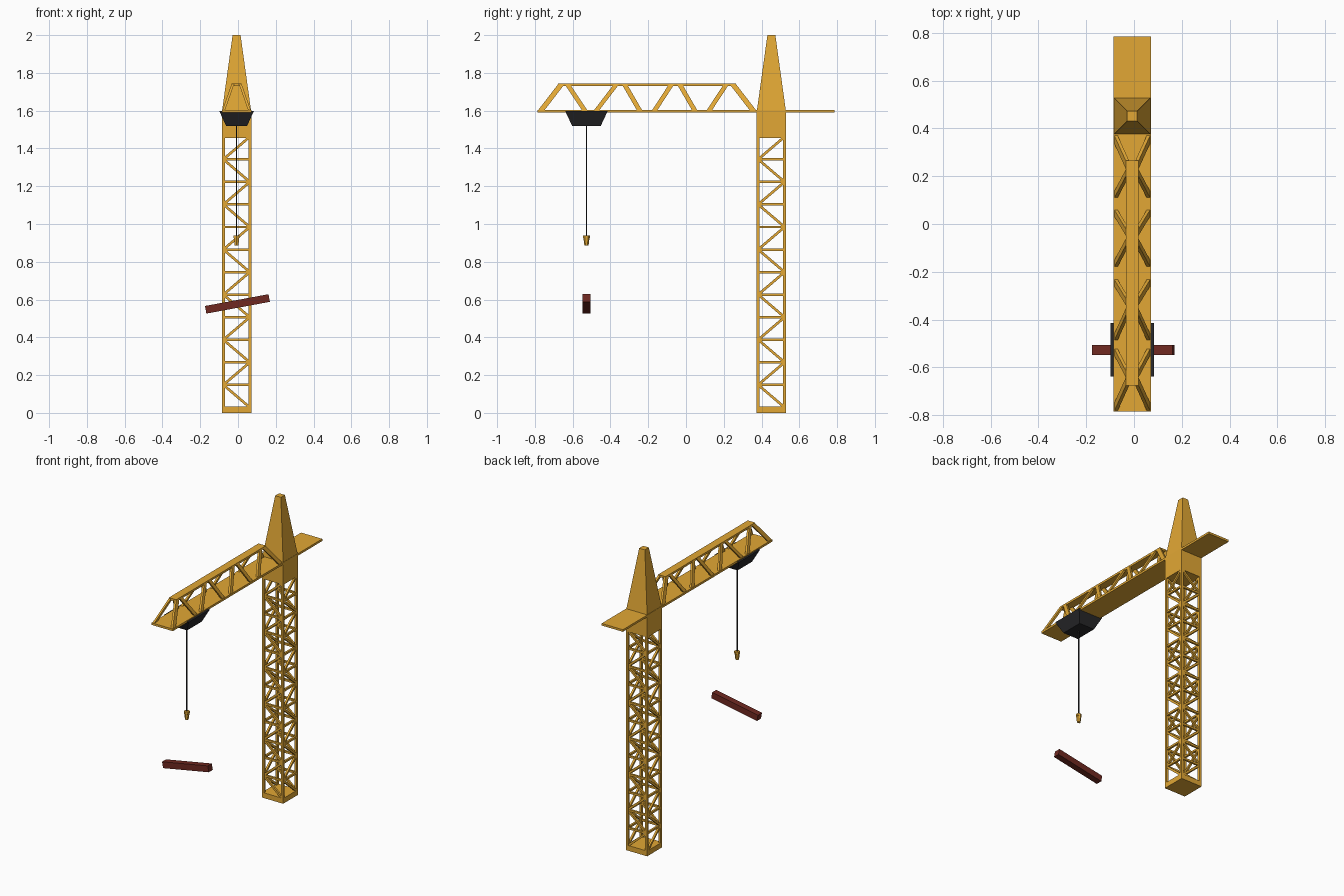
import bpy, bmesh
from math import radians, cos, sin, pi
from mathutils import Vector, Matrix

if "Cube" in bpy.data.objects:
    bpy.data.objects.remove(bpy.data.objects["Cube"])

CX, CY, LOADY = -0.0075, 0.452, -0.527   # crane axis, mast centre, cable line


def material(name, rgb):
    m = bpy.data.materials.new(name)
    m.diffuse_color = (*rgb, 1)
    m.use_nodes = True
    m.node_tree.nodes["Principled BSDF"].inputs["Base Color"].default_value = m.diffuse_color
    return m


YELLOW = material("yellow_paint", (0.76, 0.39, 0.035))
DARK = material("dark_steel", (0.022, 0.022, 0.024))
RED = material("red_steel", (0.16, 0.022, 0.015))


def loft(bm, rings):
    """Closed solid through matching rings of points."""
    vs = [[bm.verts.new(p) for p in r] for r in rings]
    n = len(vs[0])
    for a, b in zip(vs, vs[1:]):
        for i in range(n):
            j = (i + 1) % n
            bm.faces.new((a[i], a[j], b[j], b[i]))
    bm.faces.new(vs[0][::-1])
    bm.faces.new(vs[-1])


def quad(c, u, v):
    c, u, v = Vector(c), Vector(u), Vector(v)
    return [c - u - v, c + u - v, c + u + v, c - u + v]


def bar(bm, a, b, u, v):
    """Strut from a to b, both ends cut parallel to u and v."""
    loft(bm, [quad(a, u, v), quad(b, u, v)])


def level(x, y, z, hx, hy):
    return quad((x, y, z), (hx, 0, 0), (0, hy, 0))


def finish(bm, name, mat):
    bmesh.ops.recalc_face_normals(bm, faces=bm.faces)
    me = bpy.data.meshes.new(name)
    bm.to_mesh(me)
    bm.free()
    me.materials.append(mat)
    ob = bpy.data.objects.new(name, me)
    bpy.context.collection.objects.link(ob)
    return ob


def solid(name, mat, rings):
    bm = bmesh.new()
    loft(bm, rings)
    return finish(bm, name, mat)


# Mast base, head block and tapered peak
H = 0.078
solid("mast_base", YELLOW, [level(CX, CY, z, H, H) for z in (0, 0.035)])
solid("mast_head", YELLOW, [level(CX, CY, 1.455, H, H), level(CX, CY, 1.59, H, H),
                            level(CX, CY, 2.0, 0.021, 0.021)])

# Mast corner legs
bm = bmesh.new()
E = H - 0.008
for sx in (-1, 1):
    for sy in (-1, 1):
        loft(bm, [level(CX + sx * E, CY + sy * E, z, 0.008, 0.008) for z in (0.03, 1.46)])
finish(bm, "mast_legs", YELLOW)

# Mast lattice: level struts and zigzag diagonals on the four faces
bm = bmesh.new()
Z0, STEP, T = 0.029, 0.1194, 0.0065
X, Y, Z = Vector((1, 0, 0)), Vector((0, 1, 0)), Vector((0, 0, 1))
for along, out in ((X, Y), (Y, X)):
    for side in (-1, 1):
        mid = Vector((CX, CY, 0)) + out * side * E
        for k in range(12):
            za, zb = Z0 + k * STEP, Z0 + (k + 1) * STEP
            if k:
                bar(bm, mid - along * E + Z * za, mid + along * E + Z * za, out * T, Z * T)
            s = 1 if k % 2 == 0 else -1
            bar(bm, mid + along * E * s + Z * za, mid - along * E * s + Z * zb,
                out * T, Z * 0.009)
finish(bm, "mast_lattice", YELLOW)

# Jib deck (runs on behind the mast as the counter-jib) and top chord
solid("jib_deck", YELLOW, [level(CX, 0, z, H, 0.785) for z in (1.59, 1.604)])
solid("jib_top_chord", YELLOW, [level(CX, -0.206, z, 0.027, 0.471) for z in (1.73, 1.744)])

# Jib side lattice, leaning inwards
bm = bmesh.new()
low = [(-0.768, 0), (-0.535, 1), (-0.475, 2), (-0.245, 3),
       (-0.167, 4), (0.047, 5), (0.122, 6), (0.356, 7)]
high = [-0.660, -0.628, -0.368, -0.326, -0.076, -0.034, 0.214, 0.248]
for s in (-1, 1):
    for yl, i in low:
        w = 0.017 if i in (0, 7) else 0.014
        bar(bm, (CX + s * 0.069, yl, 1.60), (CX + s * 0.020, high[i], 1.74),
            X * 0.007, Y * w)
finish(bm, "jib_lattice", YELLOW)

# Trolley under the jib
solid("trolley", DARK, [level(CX, LOADY, 1.52, 0.056, 0.076),
                        level(CX, LOADY, 1.597, 0.091, 0.112)])


def hexagon(r, z):
    return [(CX + r * sin(i * pi / 3), LOADY + r * cos(i * pi / 3), z) for i in range(6)]


# Cable and hook block
solid("cable", DARK, [hexagon(0.0035, z) for z in (0.93, 1.53)])
solid("hook_block", YELLOW, [hexagon(0.011, 0.885), hexagon(0.016, 0.925),
                             hexagon(0.018, 0.926), hexagon(0.018, 0.94)])

# Tilted load beam
beam = solid("load_beam", RED, [level(0, 0, z, 0.171, 0.021) for z in (-0.0205, 0.0205)])
beam.data.transform(Matrix.Translation((-0.003, LOADY, 0.577))
                    @ Matrix.Rotation(radians(-10.5), 4, 'Y'))
